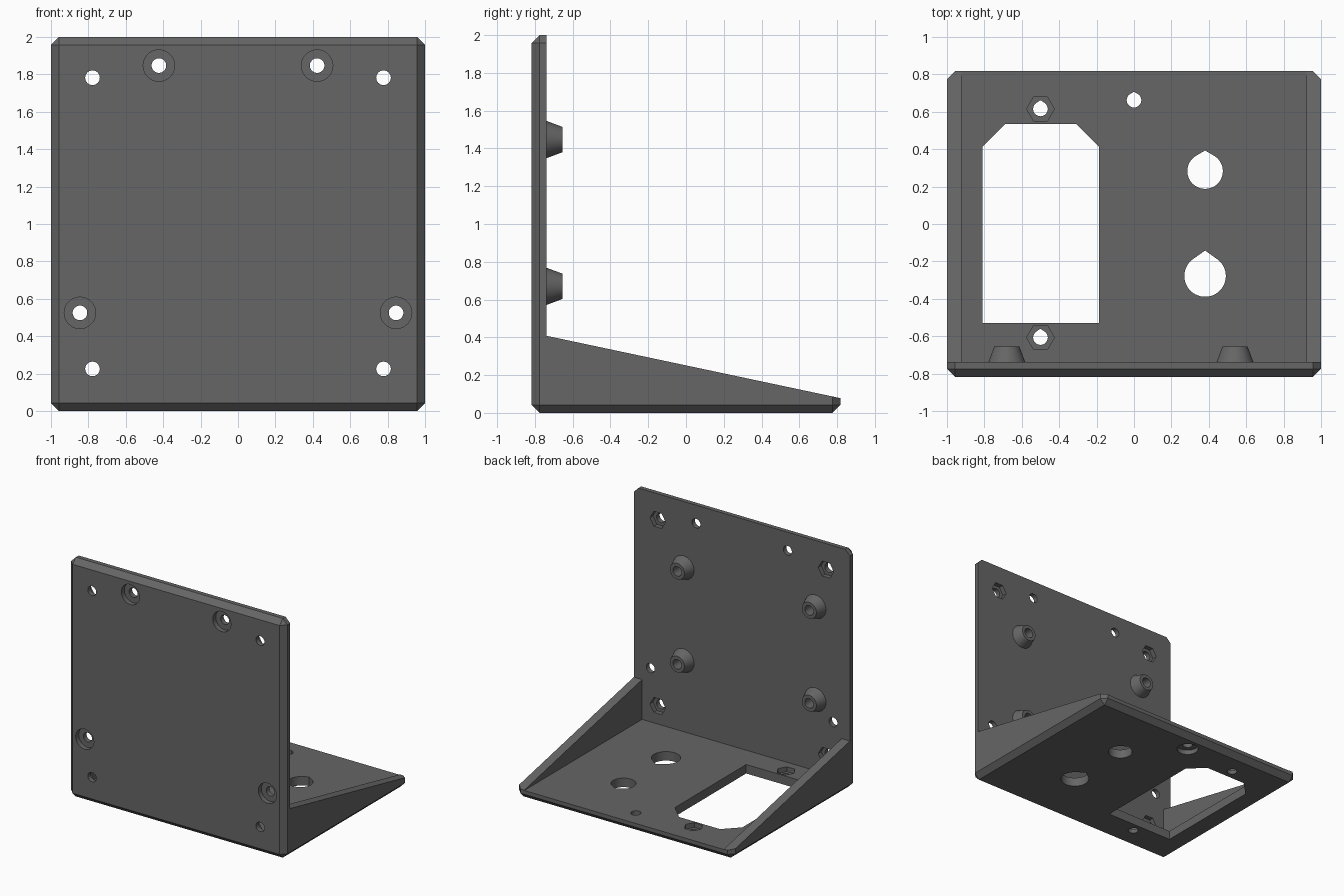
import bpy, bmesh, math
from mathutils import Matrix

if "Cube" in bpy.data.objects:
    bpy.data.objects.remove(bpy.data.objects["Cube"])

mat = bpy.data.materials.new("dark grey plastic")
mat.diffuse_color = (0.133, 0.133, 0.133, 1)
mat.use_nodes = True
mat.node_tree.nodes["Principled BSDF"].inputs["Base Color"].default_value = mat.diffuse_color


def prism(name, pts, lo, hi, axis, top=1.0, centre=(0, 0)):
    """Extrude a 2D outline along an axis; top scales the far end about centre."""
    place = {'X': lambda a, b, h: (h, a, b),
             'Y': lambda a, b, h: (a, h, b),
             'Z': lambda a, b, h: (a, b, h)}[axis]
    bm = bmesh.new()
    cx, cy = centre
    low = [bm.verts.new(place(a, b, lo)) for a, b in pts]
    high = [bm.verts.new(place(cx + (a - cx) * top, cy + (b - cy) * top, hi)) for a, b in pts]
    n = len(pts)
    bm.faces.new(low)
    bm.faces.new(high)
    for i in range(n):
        j = (i + 1) % n
        bm.faces.new((low[i], low[j], high[j], high[i]))
    bmesh.ops.recalc_face_normals(bm, faces=bm.faces)
    return finish(name, bm)


def finish(name, bm):
    me = bpy.data.meshes.new(name)
    bm.to_mesh(me)
    bm.free()
    me.materials.append(mat)
    ob = bpy.data.objects.new(name, me)
    bpy.context.collection.objects.link(ob)
    return ob


def ring(c, r, n=40):
    return [(c[0] + r * math.cos(2 * math.pi * i / n),
             c[1] + r * math.sin(2 * math.pi * i / n)) for i in range(n)]


def teardrop(c, r, tip, n=40):
    """Circle whose +y side runs out to a point along the tangents."""
    half = math.acos(r / tip)
    start, sweep = math.pi / 2 + half, 2 * (math.pi - half)
    arc = [(c[0] + r * math.cos(start + sweep * i / n),
            c[1] + r * math.sin(start + sweep * i / n)) for i in range(n + 1)]
    return arc + [(c[0], c[1] + tip)]


def combine(target, tool, operation='DIFFERENCE'):
    """Apply a boolean and discard the tool."""
    mod = target.modifiers.new("cut", 'BOOLEAN')
    mod.operation, mod.object, mod.solver = operation, tool, 'EXACT'
    dg = bpy.context.evaluated_depsgraph_get()
    dg.update()
    me = bpy.data.meshes.new_from_object(target.evaluated_get(dg))
    target.modifiers.clear()
    target.data = me
    bpy.data.objects.remove(tool)


# Chamfered outer block
bm = bmesh.new()
bmesh.ops.create_cube(bm, size=1, matrix=Matrix.Translation((0, 0, 1)) @ Matrix.Diagonal((2, 1.636, 2, 1)))
bmesh.ops.bevel(bm, geom=bm.edges[:], offset=0.043, segments=1, affect='EDGES')
bracket = finish("bracket", bm)

# Hollow: slope above the side gussets, then the space between them
FACE, FLOOR = -0.738, 0.075
combine(bracket, prism("slope", [(FACE, 0.408), (0.818, 0.078), (1, 0.039), (1, 2.2), (FACE, 2.2)], -1.2, 1.2, 'X'))
combine(bracket, prism("inside", [(FACE, FLOOR), (1, FLOOR), (1, 2.2), (FACE, 2.2)], -0.923, 0.923, 'X'))

# Tapered standoffs with blind holes
for x in (-0.68, 0.54):
    for z in (0.67, 1.447):
        combine(bracket, prism("standoff", ring((x, z), 0.102), FACE - 0.01, -0.655, 'Y', 0.66, (x, z)), 'UNION')
        combine(bracket, prism("blind_hole", ring((x, z), 0.04), -0.78, -0.6, 'Y'))

# Wall holes: corner holes with nut pockets, others with front counterbores
for s in (-1, 1):
    for z in (0.225, 1.782):
        c = (s * 0.778, z)
        combine(bracket, prism("hole", ring(c, 0.039), -1, -0.6, 'Y'))
        combine(bracket, prism("nut_pocket", ring(c, 0.072, 6), FACE - 0.04, -0.6, 'Y'))
    for c in ((s * 0.423, 1.847), (s * 0.845, 0.525)):
        combine(bracket, prism("hole", ring(c, 0.039), -1, -0.6, 'Y'))
        combine(bracket, prism("counterbore", ring(c, 0.084), -1, -0.778, 'Y'))

# Floor window
combine(bracket, prism("window", [(-0.81, -0.528), (-0.187, -0.528), (-0.187, 0.413),
                                  (-0.31, 0.535), (-0.688, 0.535), (-0.81, 0.413)], -0.2, 0.2, 'Z'))

# Floor holes: teardrops, nut pockets and one underside counterbore
for x, y, r, tip in ((0.38, 0.283, 0.095, 0.11), (0.38, -0.278, 0.111, 0.136), (0, 0.662, 0.039, 0.045),
                     (-0.5, 0.615, 0.039, 0.047), (-0.5, -0.607, 0.039, 0.047)):
    combine(bracket, prism("floor_hole", teardrop((x, y), r, tip), -0.2, 0.2, 'Z'))
for y in (0.615, -0.607):
    combine(bracket, prism("floor_nut_pocket", ring((-0.5, y), 0.074, 6), FLOOR - 0.04, 0.2, 'Z'))
combine(bracket, prism("floor_counterbore", ring((0, 0.662), 0.084), -0.2, 0.038, 'Z'))

# Smooth round walls, keep edges crisp
bpy.ops.object.select_all(action='DESELECT')
bracket.select_set(True)
bpy.context.view_layer.objects.active = bracket
bpy.ops.object.shade_smooth_by_angle(angle=math.radians(25))
